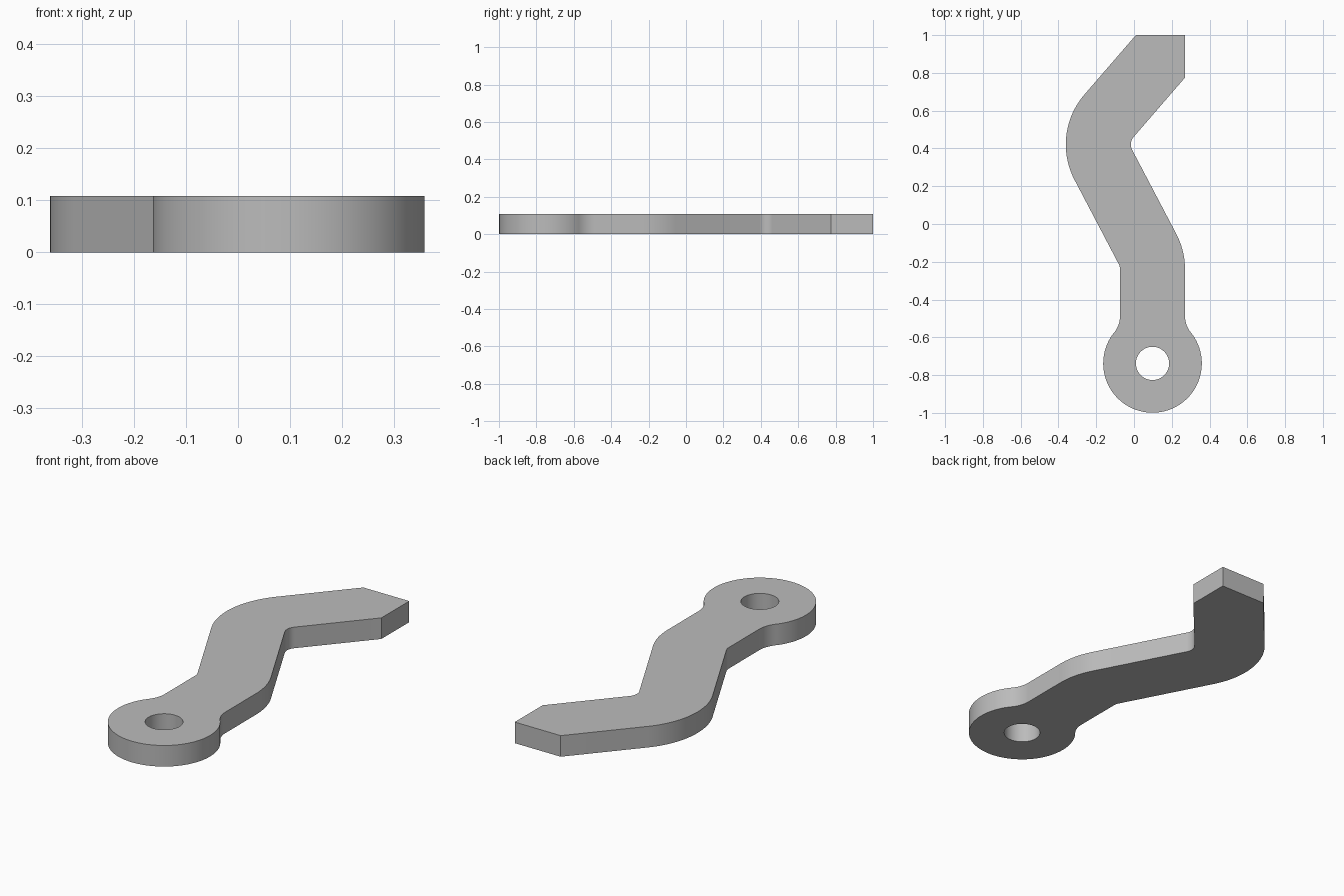
import bpy, bmesh
from math import radians, cos, sin
from mathutils import Vector

cube = bpy.data.objects.get("Cube")
if cube:
    bpy.data.objects.remove(cube)

# Main dimensions
THICK = 0.108
LEFT, RIGHT = -0.074, 0.27
WIDTH = RIGHT - LEFT
EYE = ((LEFT + RIGHT) / 2, -0.738)
EYE_R, HOLE_R = 0.261, 0.088
BEND_IN = 0.06
BEND_OUT = BEND_IN + WIDTH
NECK_R, NECK_Y, NECK_A = 0.139, -0.487, 39
UPPER, LOWER = (0.043, 0.421), (LEFT - BEND_IN, -0.24)
TIP_A, MID_A = 139, 207.75     # outward normals of the two slanted bars


def arc(centre, r, start, end, steps=12):
    angles = [radians(start + (end - start) * i / steps) for i in range(steps + 1)]
    return [(centre[0] + r * cos(a), centre[1] + r * sin(a)) for a in angles]


# Outline of the lever, counter-clockwise from the cut-off tip
outline = [(RIGHT, 0.775), (RIGHT, 1.0), (0.01, 1.0)]
outline += arc(UPPER, BEND_OUT, TIP_A, MID_A, 24)
outline += arc(LOWER, BEND_IN, MID_A - 180, 0)
outline += arc((LEFT - NECK_R, NECK_Y), NECK_R, 0, -NECK_A)
outline += arc(EYE, EYE_R, 180 - NECK_A, 360 + NECK_A, 64)[1:-1]
outline += arc((RIGHT + NECK_R, NECK_Y), NECK_R, 180 + NECK_A, 180)
outline += arc(LOWER, BEND_OUT, 0, MID_A - 180, 16)
outline += arc(UPPER, BEND_IN, MID_A, TIP_A)
hole = arc(EYE, HOLE_R, 0, 360, 48)[:-1]

# Fill the flat plate around the hole, then give it thickness
bm = bmesh.new()
edges = []
for loop in (outline, hole):
    verts = [bm.verts.new((x, y, 0)) for x, y in loop]
    edges += [bm.edges.new((v, verts[i - 1])) for i, v in enumerate(verts)]
bmesh.ops.triangle_fill(bm, edges=edges, use_beauty=True, normal=Vector((0, 0, 1)))
plate = bmesh.ops.extrude_face_region(bm, geom=bm.faces[:], use_keep_orig=True)
top = [g for g in plate["geom"] if isinstance(g, bmesh.types.BMVert)]
bmesh.ops.translate(bm, verts=top, vec=(0, 0, THICK))
bmesh.ops.recalc_face_normals(bm, faces=bm.faces[:])

mesh = bpy.data.meshes.new("lever_plate")
bm.to_mesh(mesh)
bm.free()
lever = bpy.data.objects.new("lever_plate", mesh)
bpy.context.collection.objects.link(lever)

# Plain grey
grey = bpy.data.materials.new("grey")
grey.use_nodes = True
colour = (0.5, 0.5, 0.5, 1)
grey.diffuse_color = colour
grey.node_tree.nodes["Principled BSDF"].inputs["Base Color"].default_value = colour
mesh.materials.append(grey)

# Rounded walls smooth, rims and tip corners sharp
bpy.ops.object.select_all(action="DESELECT")
lever.select_set(True)
bpy.context.view_layer.objects.active = lever
bpy.ops.object.shade_smooth_by_angle(angle=radians(30))
